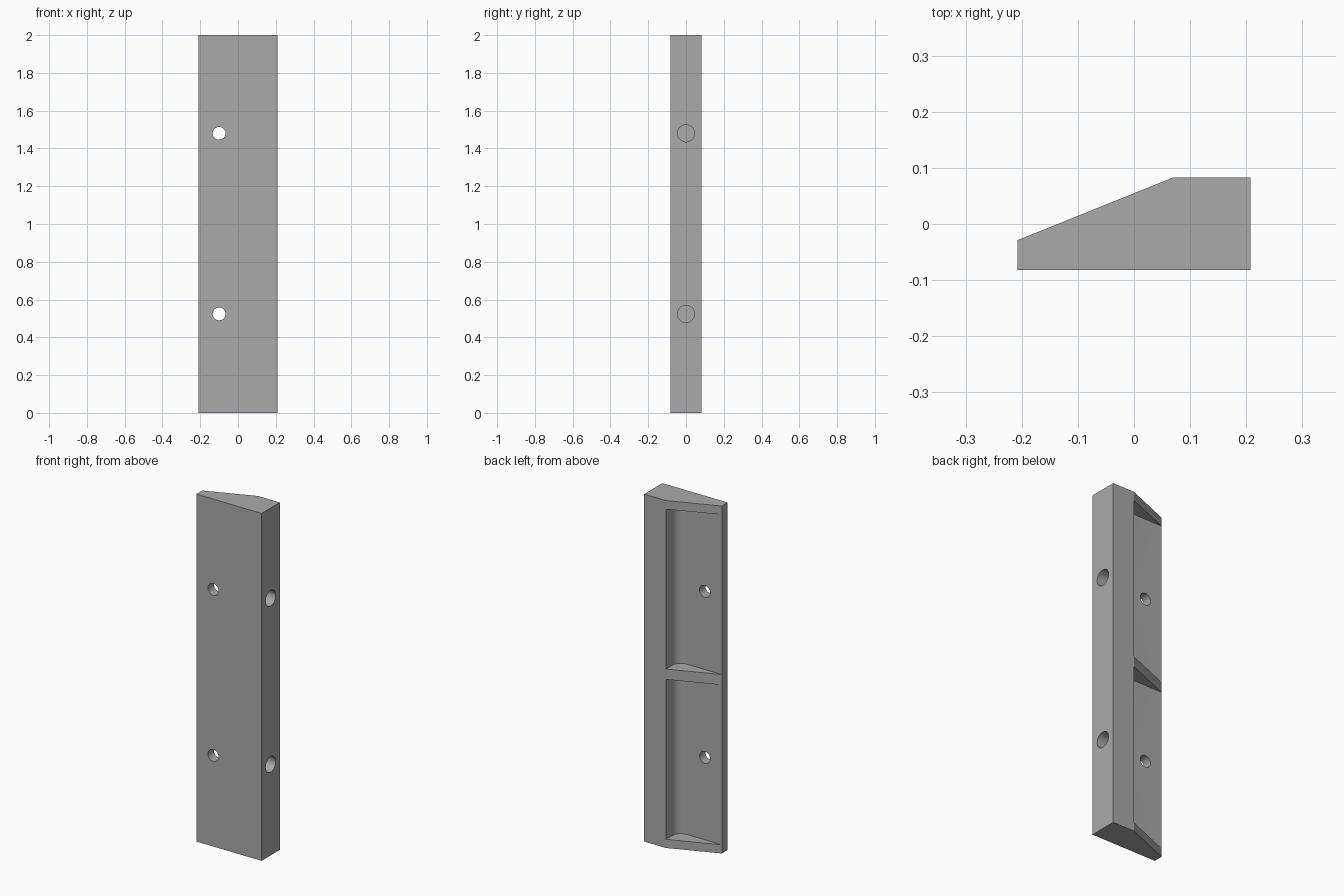
import bpy
import math

cube = bpy.data.objects.get("Cube")
if cube:
    bpy.data.objects.remove(cube, do_unlink=True)

grey = bpy.data.materials.new("plain grey")
grey.use_nodes = True
colour = (0.4, 0.4, 0.4, 1)
grey.diffuse_color = colour
grey.node_tree.nodes["Principled BSDF"].inputs["Base Color"].default_value = colour


def prism(name, outline, z0, z1):
    """Extrude an anticlockwise xy outline from z0 to z1."""
    n = len(outline)
    verts = [(x, y, z) for z in (z0, z1) for x, y in outline]
    faces = [tuple(reversed(range(n))), tuple(range(n, 2 * n))]
    faces += [(i, (i + 1) % n, n + (i + 1) % n, n + i) for i in range(n)]
    mesh = bpy.data.meshes.new(name)
    mesh.from_pydata(verts, [], faces)
    mesh.materials.append(grey)
    obj = bpy.data.objects.new(name, mesh)
    bpy.context.collection.objects.link(obj)
    return obj


def drill(name, radius, depth, location, rotation):
    bpy.ops.mesh.primitive_cylinder_add(vertices=48, radius=radius, depth=depth,
                                        location=location, rotation=rotation)
    obj = bpy.context.object
    obj.name = name
    obj.data.materials.append(grey)
    return obj


def cut(target, cutter):
    cutter.hide_render = True
    mod = target.modifiers.new("cut", "BOOLEAN")
    mod.operation = "DIFFERENCE"
    mod.solver = "EXACT"
    mod.object = cutter
    bpy.context.view_layer.objects.active = target
    bpy.ops.object.modifier_apply(modifier=mod.name)
    bpy.data.objects.remove(cutter, do_unlink=True)


# Bar with one sloped back side
bar = prism("wedge_bar", [(-0.208, -0.082), (0.208, -0.082), (0.208, 0.083),
                          (0.07, 0.083), (-0.208, -0.029)], 0, 2)

# Two pockets in the slope, with a rounded inner corner
wall, floor, r = 0.0695, -0.0285, 0.055
fillet = [(wall - r + r * math.sin(a), floor + r - r * math.cos(a))
          for a in (math.radians(90 * i / 12) for i in range(13))]
pocket = [(-0.3, floor)] + fillet + [(wall, 0.2), (-0.3, 0.2)]
for z0, z1 in ((0.05, 0.97), (1.03, 1.95)):
    cut(bar, prism("pocket_cutter", pocket, z0, z1))

# Through holes in the pocket floors and blind holes in the thick side
for z in (0.524, 1.48):
    cut(bar, drill("screw_hole_cutter", 0.034, 0.4, (-0.1, 0, z), (math.pi / 2, 0, 0)))
    cut(bar, drill("side_hole_cutter", 0.045, 0.2, (0.208, 0, z), (0, math.pi / 2, 0)))

bpy.ops.object.select_all(action="DESELECT")
bar.select_set(True)
bpy.context.view_layer.objects.active = bar
bpy.ops.object.shade_smooth_by_angle(angle=math.radians(20))
